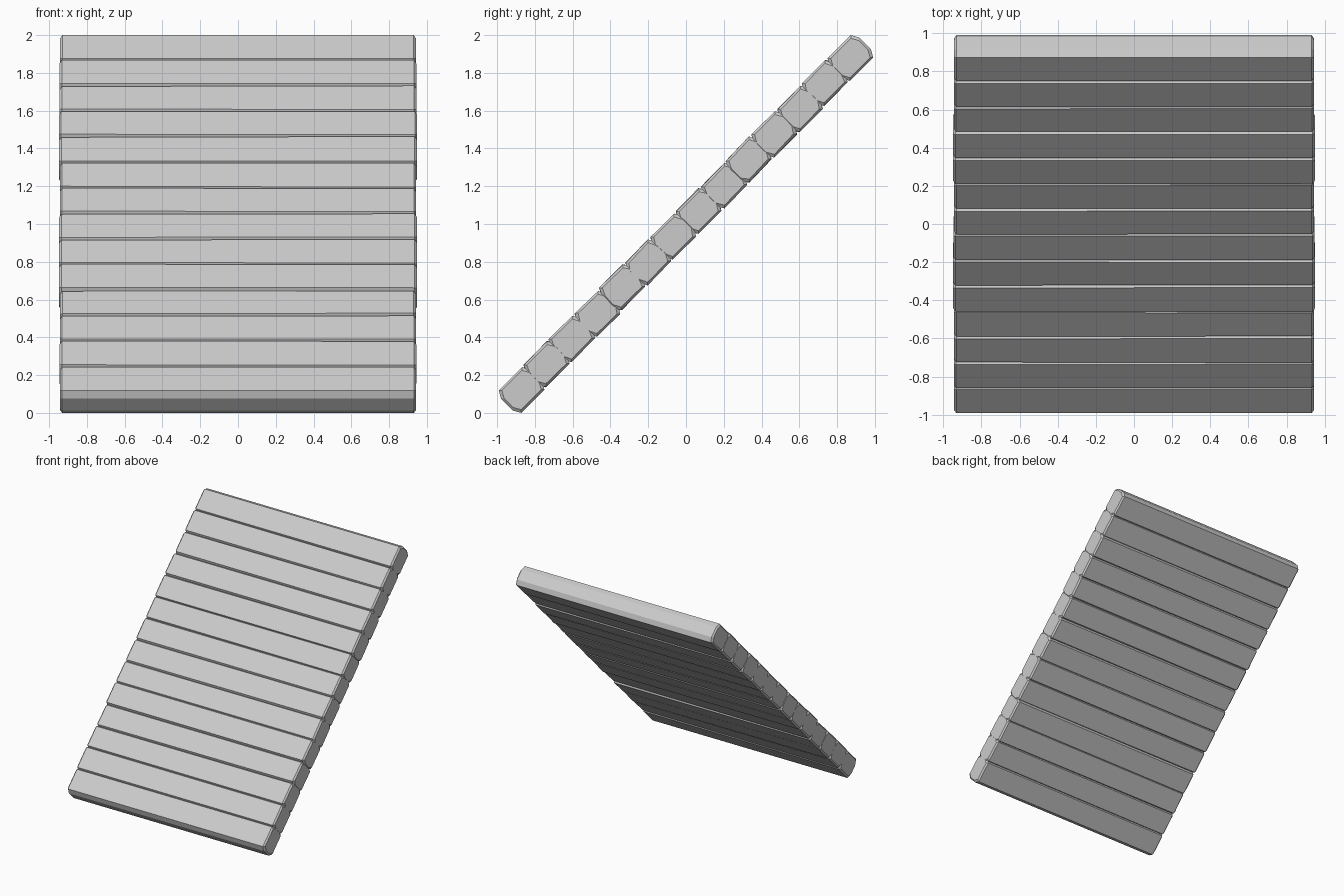
import bpy, bmesh, math, random
from mathutils import Vector

if "Cube" in bpy.data.objects:
    bpy.data.objects.remove(bpy.data.objects["Cube"])

random.seed(4)
COUNT = 14          # planks up the slope
PITCH = 0.1903      # plank spacing along the slope
HALF_X = 0.945      # half plank length
FLAT = 0.087        # half width of the flat plank face
WIDE = 0.109        # half width at the middle of the thickness
THICK = 0.084       # half thickness
SIDE = 0.045        # half height of the vertical edge
R2 = math.sqrt(2)


def jit(a):
    return random.uniform(-a, a)


def to_world(x, u, v):
    # u runs up the 45 degree slope, v is the outward normal
    return Vector((x, (u - v) / R2, 1 + (u + v) / R2))


def plank(index):
    t = index - (COUNT - 1) / 2
    is_end = index in (0, COUNT - 1)
    u0 = t * PITCH
    v0 = 0.006 * t / ((COUNT - 1) / 2) + (0 if is_end else jit(0.004))
    tilt = 0 if is_end else jit(0.03)
    half = HALF_X + jit(0.003)
    wobble = 0.0 if is_end else 0.003
    section = [(FLAT, THICK), (WIDE, SIDE), (WIDE, -SIDE), (FLAT, -THICK),
               (-FLAT, -THICK), (-WIDE, -SIDE), (-WIDE, SIDE), (-FLAT, THICK)]
    bm = bmesh.new()
    rings = []
    ends = [[(u + jit(wobble), v + jit(wobble)) for u, v in section] for _ in range(2)]
    # Chamfered end, full section, full section, chamfered end
    for x, side, inset in ((-half, 0, 0.012), (-half + 0.012, 0, 0),
                           (half - 0.012, 1, 0), (half, 1, 0.012)):
        ring = []
        for u, v in ends[side]:
            u -= math.copysign(inset, u)
            v -= math.copysign(inset, v)
            ring.append(bm.verts.new(to_world(x, u0 + u - v * tilt, v0 + v + u * tilt)))
        rings.append(ring)
    for a, b in zip(rings, rings[1:]):
        for i in range(8):
            j = (i + 1) % 8
            bm.faces.new((a[i], a[j], b[j], b[i]))
    bm.faces.new(rings[0])
    bm.faces.new(rings[-1])
    bmesh.ops.recalc_face_normals(bm, faces=bm.faces)
    mesh = bpy.data.meshes.new(f"plank_{index + 1}")
    bm.to_mesh(mesh)
    bm.free()
    bpy.context.collection.objects.link(bpy.data.objects.new(mesh.name, mesh))


# Sloping ramp of planks
for k in range(COUNT):
    plank(k)
